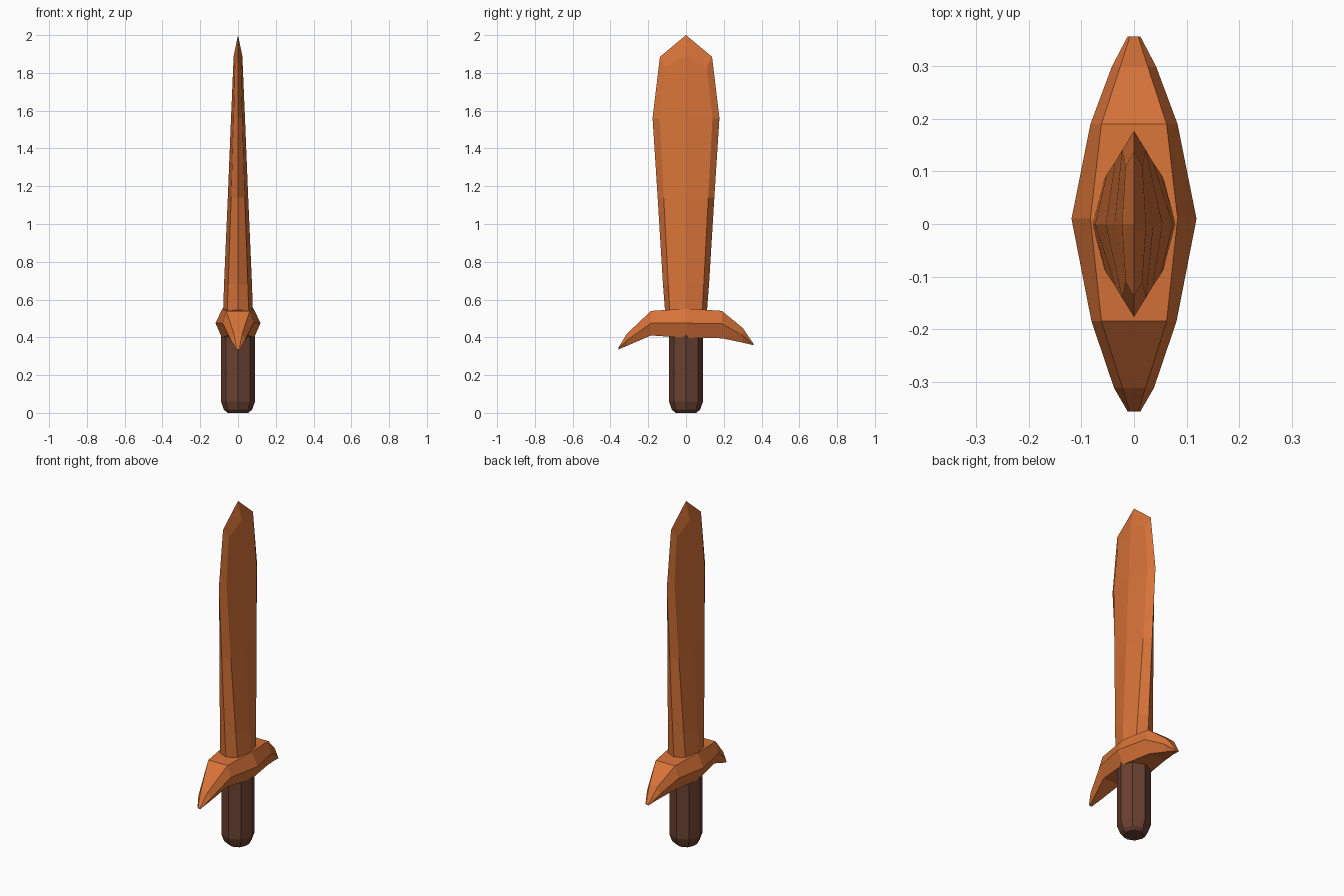
import bpy, bmesh, math

if "Cube" in bpy.data.objects:
    bpy.data.objects.remove(bpy.data.objects["Cube"])


def material(name, rgb):
    m = bpy.data.materials.new(name)
    m.diffuse_color = (*rgb, 1)
    m.use_nodes = True
    m.node_tree.nodes["Principled BSDF"].inputs["Base Color"].default_value = m.diffuse_color
    return m


copper = material("copper orange", (0.68, 0.17, 0.04))
wood = material("dark brown wood", (0.145, 0.052, 0.032))


def loft(name, rings, mat):
    """Skin a stack of equal-sized closed rings and cap both ends."""
    bm = bmesh.new()
    loops = [[bm.verts.new(p) for p in ring] for ring in rings]
    n = len(loops[0])
    for a, b in zip(loops, loops[1:]):
        for i in range(n):
            j = (i + 1) % n
            bm.faces.new((a[i], a[j], b[j], b[i]))
    bm.faces.new(loops[0])
    bm.faces.new(loops[-1])
    bmesh.ops.remove_doubles(bm, verts=bm.verts, dist=0.0005)
    bmesh.ops.recalc_face_normals(bm, faces=bm.faces)
    mesh = bpy.data.meshes.new(name)
    bm.to_mesh(mesh)
    bm.free()
    mesh.materials.append(mat)
    obj = bpy.data.objects.new(name, mesh)
    bpy.context.collection.objects.link(obj)
    return obj


# Handle: octagonal grip with a chamfered pommel end
handle = [(0.055, 0.0), (0.075, 0.018), (0.09, 0.06), (0.09, 0.45)]
loft("handle",
     [[(r * math.cos(k * math.pi / 4), r * math.sin(k * math.pi / 4), z)
       for k in range(8)] for r, z in handle], wood)


# Blade: eight-sided section with a central ridge and ground edges
def blade_ring(ridge_x, ridge_z, side_x, side_y, side_z, edge_y, edge_z):
    return [(ridge_x, 0, ridge_z), (side_x, side_y, side_z),
            (0, edge_y, edge_z), (-side_x, side_y, side_z),
            (-ridge_x, 0, ridge_z), (-side_x, -side_y, side_z),
            (0, -edge_y, edge_z), (side_x, -side_y, side_z)]


loft("blade", [
    blade_ring(0.08, 0.50, 0.058, 0.083, 0.50, 0.108, 0.50),
    blade_ring(0.074, 0.68, 0.052, 0.094, 0.68, 0.122, 0.68),
    blade_ring(0.054, 1.14, 0.036, 0.118, 1.14, 0.150, 1.14),
    blade_ring(0.037, 1.56, 0.023, 0.140, 1.56, 0.177, 1.56),
    blade_ring(0.023, 1.89, 0.016, 0.110, 1.83, 0.138, 1.885),
    blade_ring(0, 2.0, 0, 0, 2.0, 0, 2.0),
], copper)


# Guard: hexagonal section that droops and narrows towards both tips
def guard_ring(y, top_x, top_z, mid_x, mid_z, low_x, low_z):
    return [(top_x, y, top_z), (mid_x, y, mid_z), (low_x, y, low_z),
            (-low_x, y, low_z), (-mid_x, y, mid_z), (-top_x, y, top_z)]


loft("guard", [
    guard_ring(-0.357, 0.008, 0.347, 0.012, 0.342, 0.006, 0.336),
    guard_ring(-0.312, 0.022, 0.420, 0.038, 0.385, 0.020, 0.355),
    guard_ring(-0.185, 0.062, 0.540, 0.081, 0.475, 0.055, 0.410),
    guard_ring(0.010, 0.083, 0.552, 0.119, 0.475, 0.085, 0.397),
    guard_ring(0.190, 0.062, 0.540, 0.083, 0.472, 0.055, 0.395),
    guard_ring(0.300, 0.026, 0.450, 0.042, 0.410, 0.022, 0.372),
    guard_ring(0.357, 0.008, 0.366, 0.012, 0.362, 0.006, 0.358),
], copper)
